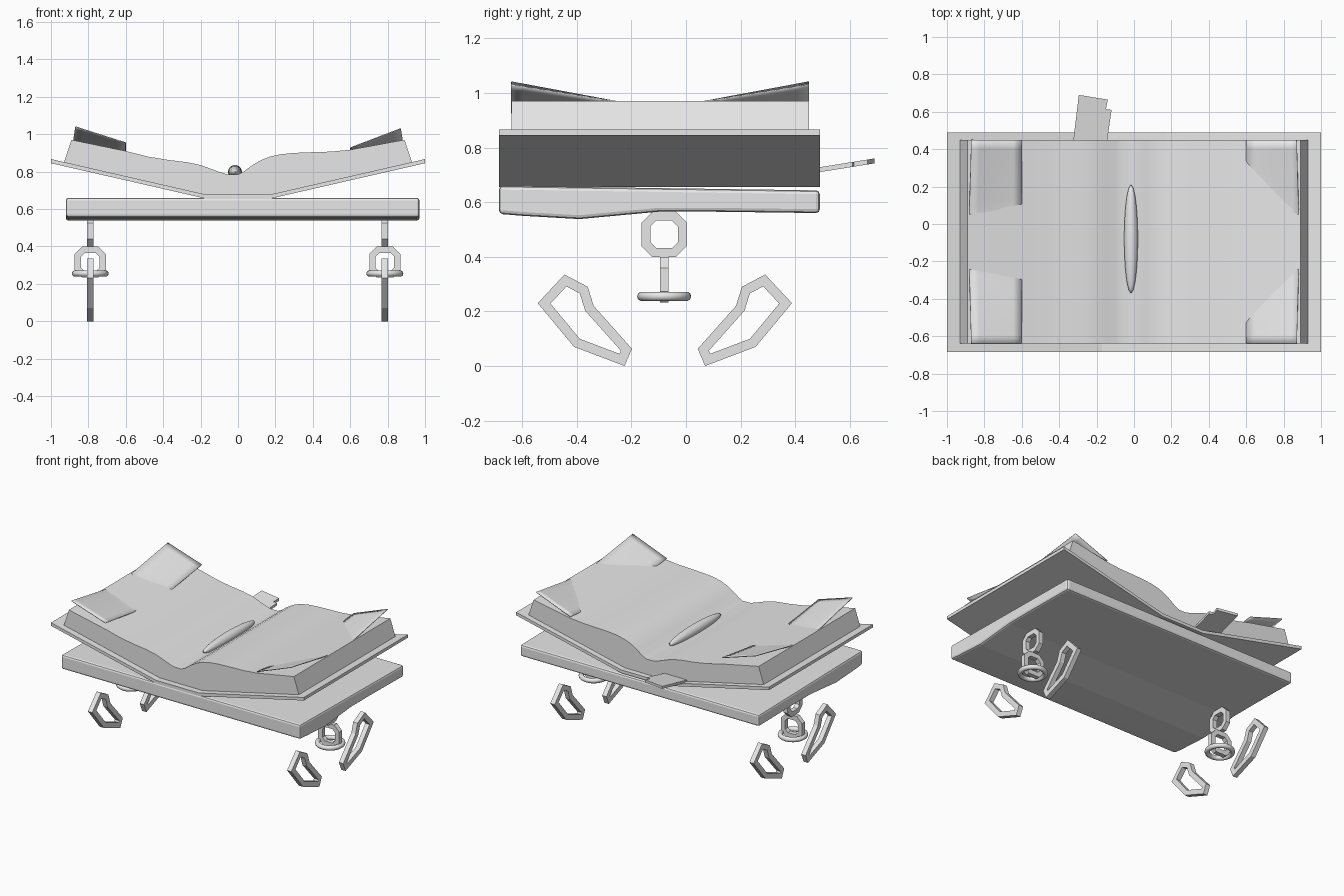
import bpy, bmesh, math
from mathutils import Vector

cube = bpy.data.objects.get("Cube")
if cube:
    bpy.data.objects.remove(cube, do_unlink=True)

grey = bpy.data.materials.new("plain_grey")
grey.use_nodes = True
grey.diffuse_color = (0.8, 0.8, 0.8, 1)
grey.node_tree.nodes["Principled BSDF"].inputs["Base Color"].default_value = (0.8, 0.8, 0.8, 1)

YC = -0.095   # middle of the book front to back
CHAIN_Y = -0.08


def finish(name, bm):
    bmesh.ops.recalc_face_normals(bm, faces=bm.faces)
    mesh = bpy.data.meshes.new(name)
    bm.to_mesh(mesh)
    bm.free()
    mesh.materials.append(grey)
    ob = bpy.data.objects.new(name, mesh)
    bpy.context.collection.objects.link(ob)
    return ob


def smooth(ob, degrees=30):
    bpy.ops.object.select_all(action='DESELECT')
    ob.select_set(True)
    bpy.context.view_layer.objects.active = ob
    bpy.ops.object.shade_smooth_by_angle(angle=math.radians(degrees))


def slab(name, outline, axis, lo, hi, band=0):
    """Extrude an outline along an axis; band > 0 hollows it into a frame."""
    place = {'x': lambda a, b: (lo, a, b),
             'y': lambda a, b: (a, lo, b),
             'z': lambda a, b: (a, b, lo)}[axis]
    bm = bmesh.new()
    face = bm.faces.new([bm.verts.new(place(a, b)) for a, b in outline])
    bm.normal_update()
    if band:
        bmesh.ops.inset_individual(bm, faces=[face], thickness=band, use_even_offset=True)
        bmesh.ops.delete(bm, geom=[face], context='FACES_ONLY')
    ext = bmesh.ops.extrude_face_region(bm, geom=list(bm.faces), use_keep_orig=True)
    step = Vector([hi - lo if k == axis else 0 for k in 'xyz'])
    bmesh.ops.translate(bm, vec=step, verts=[g for g in ext['geom'] if isinstance(g, bmesh.types.BMVert)])
    return finish(name, bm)


def octagon(ca, cb, r, cut):
    c = r - cut
    pts = [(r, -c), (r, c), (c, r), (-c, r), (-r, c), (-r, -c), (-c, -r), (c, -r)]
    return [(ca + a, cb + b) for a, b in pts]


# Board beneath the book
board = slab("base_board",
             [(-0.685, 0.66), (0.49, 0.643), (0.49, 0.56), (0.1, 0.565), (-0.1, 0.565),
              (-0.39, 0.538), (-0.6, 0.55), (-0.685, 0.557)], 'x', -0.92, 0.97)
bev = board.modifiers.new("soft_edges", 'BEVEL')
bev.width = 0.014
bev.segments = 2

# Open cover
slab("book_cover",
     [(-1, 0.845), (-0.17, 0.655), (0.17, 0.655), (1, 0.845),
      (1, 0.867), (0.17, 0.677), (-0.17, 0.677), (-1, 0.867)], 'y', -0.685, 0.49)

# Page block with a creased gutter
pages = slab("page_block",
             [(-0.93, 0.85), (-0.17, 0.675), (0.17, 0.675), (0.93, 0.85),
              (0.89, 0.97), (0.6, 0.917), (0.5, 0.907), (0.4, 0.904), (0.3, 0.9),
              (0.23, 0.893), (0.17, 0.88), (0.12, 0.86), (0.07, 0.83), (0.03, 0.8),
              (0, 0.785), (-0.06, 0.786), (-0.1, 0.798), (-0.15, 0.817), (-0.2, 0.835),
              (-0.27, 0.85), (-0.37, 0.862), (-0.48, 0.88), (-0.6, 0.91), (-0.89, 0.97)],
             'y', -0.64, 0.45)
smooth(pages, 25)


# Loose sheets whose corners curl upward
def curled_sheet(name, side, inner_start, outer_start, inner_rise, outer_rise):
    half, n, m = 0.545, 24, 6
    bm = bmesh.new()
    rows = []
    for i in range(n + 1):
        y = -half + 2 * half * i / n
        d = abs(y)
        row = []
        for j in range(m + 1):
            t = j / m
            x = 0.6 + t * (0.285 - 0.015 * d / half)
            start = inner_start + (outer_start - inner_start) * t
            rise = inner_rise + (outer_rise - inner_rise) * t
            lift = max(-0.008, rise * (d - start) / (half - start))
            row.append(bm.verts.new((side * x, YC + y, 0.912 + 0.058 * t + lift)))
        rows.append(row)
    for a, b in zip(rows, rows[1:]):
        for j in range(m):
            bm.faces.new((a[j], a[j + 1], b[j + 1], b[j]))
    ob = finish(name, bm)
    solid = ob.modifiers.new("paper", 'SOLIDIFY')
    solid.thickness = 0.005
    solid.offset = 0
    smooth(ob)


curled_sheet("right_curled_sheet", -1, 0.235, 0.17, 0.042, 0.07)
curled_sheet("left_curled_sheet", 1, 0.41, 0.17, 0.015, 0.06)

# Rounded spine cord lying in the gutter
bm = bmesh.new()
bmesh.ops.create_uvsphere(bm, u_segments=20, v_segments=14, radius=1)
bmesh.ops.scale(bm, vec=(0.037, 0.29, 0.037), verts=bm.verts)
bmesh.ops.translate(bm, vec=(-0.016, -0.08, 0.798), verts=bm.verts)
smooth(finish("gutter_cord", bm), 60)

# Notched bookmark sticking out of the back
mark = slab("bookmark",
            [(-0.33, 0.4), (-0.295, 0.69), (-0.14, 0.665), (-0.15, 0.615),
             (-0.12, 0.61), (-0.15, 0.4)], 'z', 0, 0.018)
for v in mark.data.vertices:
    v.co.z += 0.71 + 0.16 * (v.co.y - 0.49)

# Chain links, ring and claws under each end
claw = [(-0.445, 0.335), (-0.36, 0.29), (-0.338, 0.22), (-0.198, 0.063),
        (-0.225, 0), (-0.41, 0.07), (-0.543, 0.23)]
for side, cx in (("right", -0.79), ("left", 0.785)):
    lo, hi = cx - 0.017, cx + 0.017
    slab(side + "_upper_link", octagon(CHAIN_Y, 0.482, 0.083, 0.04), 'x', lo, hi, 0.033)
    slab(side + "_lower_link", octagon(cx, 0.316, 0.083, 0.04), 'y',
         CHAIN_Y - 0.016, CHAIN_Y + 0.016, 0.033)
    bpy.ops.mesh.primitive_torus_add(major_radius=0.082, minor_radius=0.017, major_segments=32,
                                     minor_segments=10, location=(cx, CHAIN_Y, 0.255))
    ring = bpy.context.object
    ring.name = side + "_ring"
    ring.data.materials.append(grey)
    smooth(ring, 60)
    slab(side + "_front_claw", claw, 'x', lo, hi, 0.035)
    slab(side + "_back_claw", [(-0.155 - a, b) for a, b in claw], 'x', lo, hi, 0.035)
